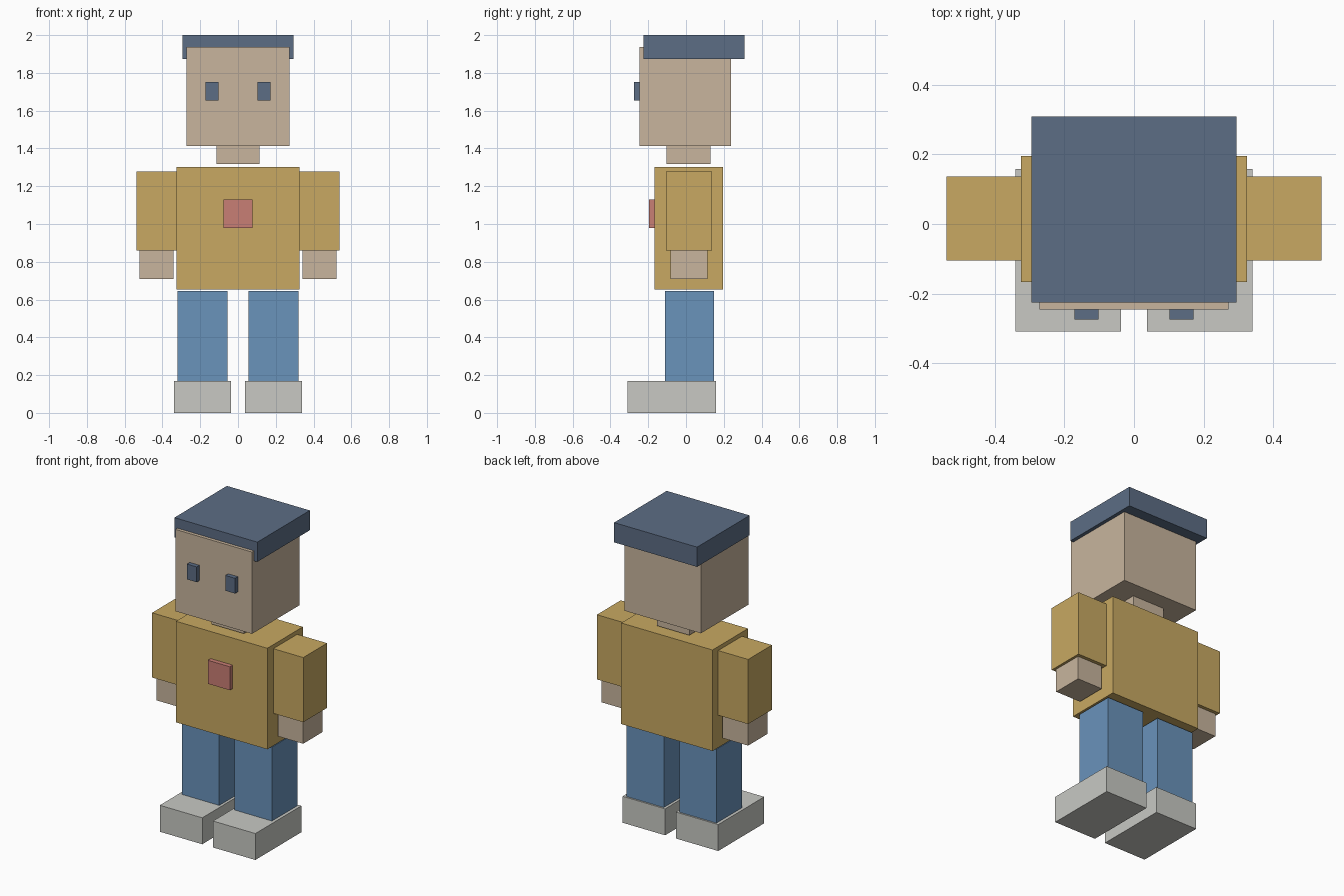
import bpy

if "Cube" in bpy.data.objects:
    bpy.data.objects.remove(bpy.data.objects["Cube"])


def material(name, rgb):
    # sRGB 0-255 to linear
    lin = [c / 255 / 12.92 if c / 255 <= 0.04045 else ((c / 255 + 0.055) / 1.055) ** 2.4 for c in rgb]
    m = bpy.data.materials.new(name)
    m.diffuse_color = (*lin, 1)
    m.use_nodes = True
    m.node_tree.nodes["Principled BSDF"].inputs["Base Color"].default_value = m.diffuse_color
    return m


SKIN = material("skin tan", (200, 181, 157))
SHIRT = material("shirt gold", (200, 169, 98))
DENIM = material("trouser blue", (106, 147, 187))
SHOE = material("shoe grey", (200, 201, 196))
NAVY = material("navy", (92, 109, 133))
RED = material("badge red", (201, 126, 117))


def box(name, x, y, z, mat):
    """Box from (min, max) ranges on each axis."""
    lo, hi = zip(x, y, z)
    bpy.ops.mesh.primitive_cube_add(size=1, location=[(a + b) / 2 for a, b in zip(lo, hi)])
    ob = bpy.context.object
    ob.scale = [b - a for a, b in zip(lo, hi)]
    bpy.ops.object.transform_apply(location=False, rotation=False, scale=True)
    ob.name = name
    ob.data.materials.append(mat)


def pair(name, x, y, z, mat):
    """Matching boxes on both sides of x = 0."""
    box(name + "_right", (-x[1], -x[0]), y, z, mat)
    box(name + "_left", x, y, z, mat)


# Shoes and legs
pair("shoe", (0.038, 0.34), (-0.309, 0.158), (0, 0.17), SHOE)
pair("leg", (0.055, 0.32), (-0.112, 0.147), (0.17, 0.645), DENIM)

# Torso with chest badge
box("torso", (-0.325, 0.325), (-0.166, 0.195), (0.653, 1.303), SHIRT)
box("chest_badge", (-0.078, 0.078), (-0.195, -0.166), (0.978, 1.129), RED)

# Sleeves and hands
pair("sleeve", (0.325, 0.538), (-0.105, 0.137), (0.861, 1.277), SHIRT)
pair("hand", (0.342, 0.522), (-0.083, 0.115), (0.71, 0.861), SKIN)

# Neck, head, eyes and cap
box("neck", (-0.115, 0.115), (-0.104, 0.131), (1.317, 1.412), SKIN)
box("head", (-0.272, 0.272), (-0.246, 0.237), (1.412, 1.938), SKIN)
pair("eye", (0.102, 0.171), (-0.274, -0.246), (1.655, 1.753), NAVY)
box("cap", (-0.295, 0.295), (-0.225, 0.309), (1.873, 2.0), NAVY)
